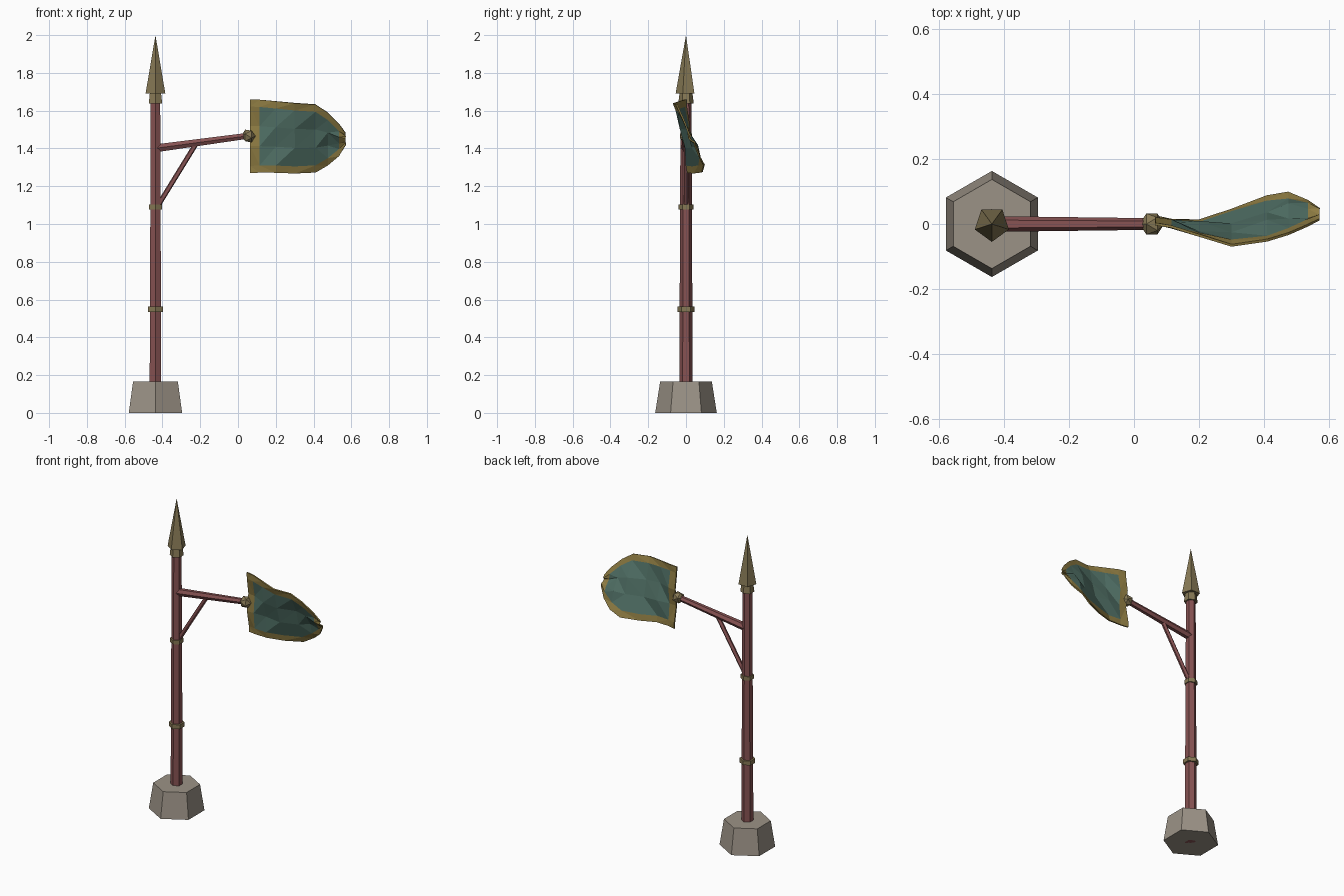
import bpy, bmesh, math
from mathutils import Vector, Quaternion

if "Cube" in bpy.data.objects:
    bpy.data.objects.remove(bpy.data.objects["Cube"])

PX = -0.437  # pole position


def material(name, rgb):
    m = bpy.data.materials.new(name)
    m.diffuse_color = (*rgb, 1)
    m.use_nodes = True
    m.node_tree.nodes["Principled BSDF"].inputs["Base Color"].default_value = m.diffuse_color
    return m


STONE = material("stone", (0.33, 0.29, 0.24))
WOOD = material("red_wood", (0.24, 0.085, 0.085))
BRONZE = material("bronze", (0.24, 0.19, 0.09))
TEAL = material("teal_cloth", (0.08, 0.16, 0.13))
GOLD = material("gold_trim", (0.27, 0.20, 0.055))


def finish(name, bm, *mats):
    bmesh.ops.recalc_face_normals(bm, faces=bm.faces)
    me = bpy.data.meshes.new(name)
    bm.to_mesh(me)
    bm.free()
    for m in mats:
        me.materials.append(m)
    ob = bpy.data.objects.new(name, me)
    bpy.context.collection.objects.link(ob)
    return ob


def rod(name, start, end, r0, r1, sides, mat, phase=-math.pi / 2):
    """Tapered prism from start to end; r1 = 0 gives a point."""
    a, b = Vector(start), Vector(end)
    d = b - a
    vertical = abs(d.x) + abs(d.y) < 1e-6
    q = Quaternion() if vertical else d.to_track_quat('Z', 'Y')
    bm = bmesh.new()

    def ring(c, r):
        return [bm.verts.new(c + q @ Vector((r * math.cos(phase + 2 * math.pi * i / sides),
                                             r * math.sin(phase + 2 * math.pi * i / sides), 0)))
                for i in range(sides)]
    low = ring(a, r0)
    high = ring(b, r1) if r1 else [bm.verts.new(b)] * sides
    bm.faces.new(low[::-1])
    if r1:
        bm.faces.new(high)
    for i in range(sides):
        j = (i + 1) % sides
        bm.faces.new((low[i], low[j], high[j], high[i]) if r1 else (low[i], low[j], high[0]))
    return finish(name, bm, mat)


def post(name, z0, z1, r0, r1, sides, mat):
    return rod(name, (PX, 0, z0), (PX, 0, z1), r0, r1, sides, mat)


# Stone foot, pole, bands and spear point
post("base", 0, 0.165, 0.163, 0.137, 6, STONE)
post("pole", -0.0, 1.65, 0.036, 0.029, 6, WOOD)
post("lower_band", 0.535, 0.562, 0.046, 0.046, 6, BRONZE)
post("upper_band", 1.077, 1.102, 0.039, 0.039, 6, BRONZE)
post("spear_collar", 1.637, 1.695, 0.041, 0.034, 6, BRONZE)
post("spear_point", 1.69, 2.0, 0.055, 0, 5, BRONZE)

# Side arm and brace
rod("arm", (PX + 0.01, 0, 1.402), (0.045, 0, 1.466), 0.024, 0.018, 6, WOOD, 0)
rod("brace", (PX + 0.015, 0, 1.10), (-0.222, 0, 1.425), 0.014, 0.014, 5, WOOD, 0)

# Faceted knob on the arm end
bm = bmesh.new()
bmesh.ops.create_icosphere(bm, subdivisions=1, radius=0.038)
bmesh.ops.rotate(bm, verts=bm.verts, matrix=Quaternion((0, 1, 0), math.pi / 2).to_matrix())
bmesh.ops.translate(bm, verts=bm.verts, vec=(0.055, 0, 1.466))
finish("arm_knob", bm, BRONZE)

# Twisted flag: columns of x, top z, bottom z, top y, bottom y
COLS = [(0.065, 1.660, 1.270, 0.000, 0.022), (0.115, 1.658, 1.272, -0.008, 0.012),
        (0.200, 1.650, 1.272, -0.035, 0.010), (0.300, 1.640, 1.268, -0.066, 0.043),
        (0.410, 1.633, 1.274, -0.050, 0.085), (0.475, 1.590, 1.312, -0.030, 0.096),
        (0.535, 1.530, 1.360, -0.004, 0.070), (0.570, 1.480, 1.418, 0.014, 0.045)]
bm = bmesh.new()
grid = []
for x, zt, zb, yt, yb in COLS:
    rim = min(0.038, (zt - zb) * 0.25) / (zt - zb)
    col = []
    for t in (0, rim, rim + (1 - 2 * rim) * 0.33, rim + (1 - 2 * rim) * 0.67, 1 - rim, 1):
        ripple = 0.013 * math.sin(22 * x + 9 * t) * math.sin(math.pi * t)
        col.append(bm.verts.new((x, yb + (yt - yb) * t + ripple, zb + (zt - zb) * t)))
    grid.append(col)
for i in range(len(grid) - 1):
    for j in range(5):
        f = bm.faces.new((grid[i][j], grid[i + 1][j], grid[i + 1][j + 1], grid[i][j + 1]))
        f.material_index = int(i in (0, len(grid) - 2) or j in (0, 4))
bmesh.ops.triangulate(bm, faces=bm.faces)
flag = finish("flag", bm, TEAL, GOLD)
thick = flag.modifiers.new("thickness", 'SOLIDIFY')
thick.thickness = 0.008
thick.offset = 0
